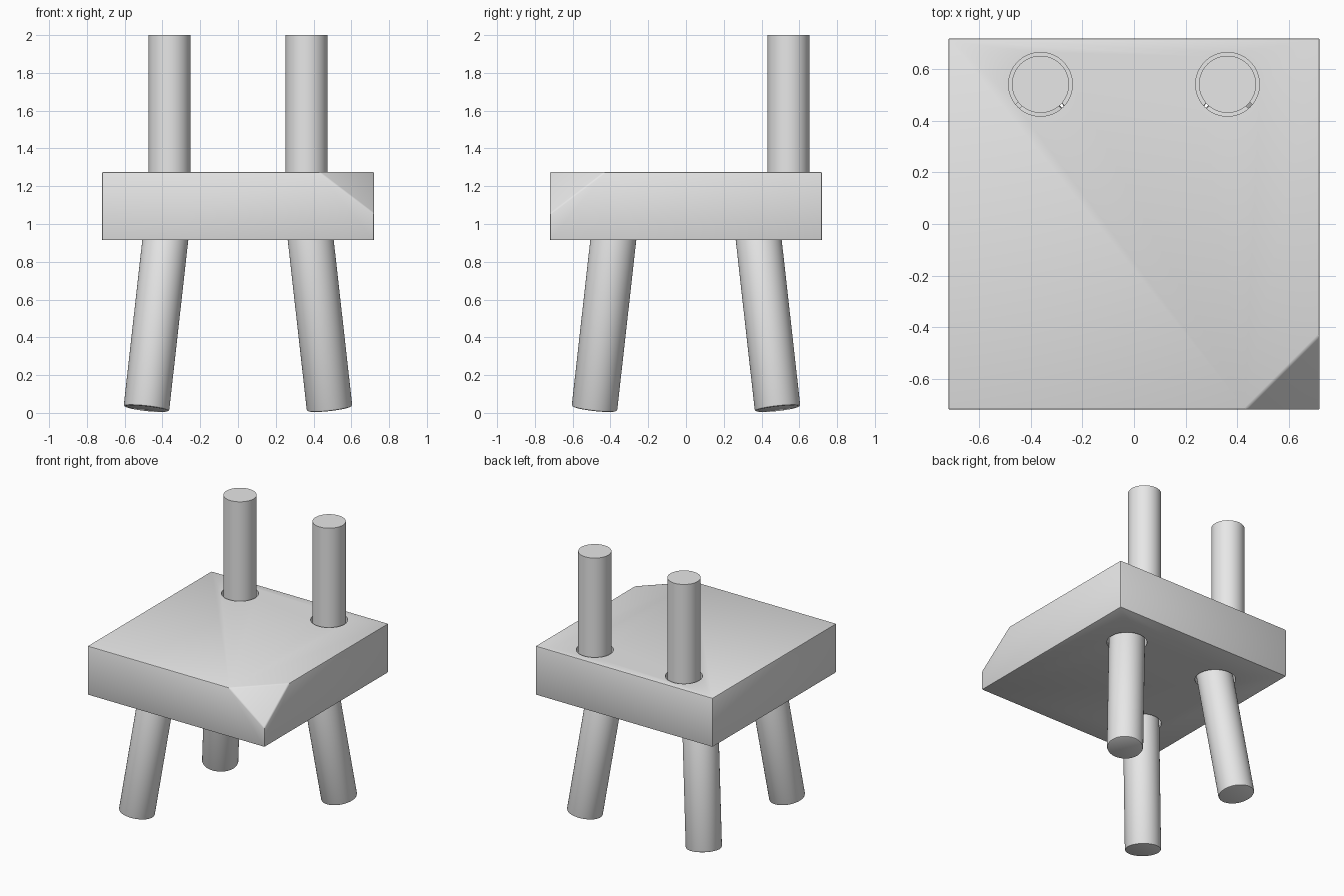
import bpy, bmesh
from mathutils import Vector

cube = bpy.data.objects.get("Cube")
if cube:
    bpy.data.objects.remove(cube, do_unlink=True)

grey = bpy.data.materials.new("plain grey")
grey.use_nodes = True
grey.diffuse_color = (0.8, 0.8, 0.8, 1)
grey.node_tree.nodes["Principled BSDF"].inputs["Base Color"].default_value = (0.8, 0.8, 0.8, 1)

HALF, SEAT_LOW, SEAT_TOP = 0.721, 0.914, 1.275
POST_X, POST_Y = 0.363, 0.542
SPLAY = 0.112          # sideways lean of a leg per unit of height
HOLE_DEPTH = 0.19


def finish(obj, bevel):
    """Apply a fine edge rounding and smooth shading with sharp edges."""
    bpy.ops.object.select_all(action='DESELECT')
    obj.select_set(True)
    bpy.context.view_layer.objects.active = obj
    if bevel:
        mod = obj.modifiers.new("edge rounding", 'BEVEL')
        mod.width, mod.segments, mod.limit_method = bevel, 2, 'ANGLE'
        bpy.ops.object.modifier_apply(modifier=mod.name)
    bpy.ops.object.shade_smooth_by_angle()


def rod(name, start, end, radius, bevel=0.0):
    """Cylinder running from start to end."""
    start, end = Vector(start), Vector(end)
    axis = end - start
    bpy.ops.mesh.primitive_cylinder_add(vertices=48, radius=radius, depth=axis.length,
                                        location=(start + end) / 2)
    obj = bpy.context.object
    obj.name = name
    obj.rotation_euler = axis.to_track_quat('Z', 'Y').to_euler()
    obj.data.materials.append(grey)
    finish(obj, bevel)
    return obj


def leg_point(sx, sy, z):
    """Point on the axis of the leg in the given corner."""
    d = 0.485 - SPLAY * (z - 0.022)
    return (sx * d, sy * d, z)


# Seat block with one front corner cut off
bm = bmesh.new()
bmesh.ops.create_cube(bm, size=1)
for v in bm.verts:
    v.co.x *= 2 * HALF
    v.co.y *= 2 * HALF
    v.co.z = SEAT_TOP if v.co.z > 0 else SEAT_LOW
a = Vector((0.432, -HALF, SEAT_TOP))
b = Vector((HALF, -0.432, SEAT_TOP))
c = Vector((HALF, -HALF, 1.055))
normal = (b - a).cross(c - a)
if normal.z < 0:
    normal.negate()
cut = bmesh.ops.bisect_plane(bm, geom=bm.verts[:] + bm.edges[:] + bm.faces[:],
                             plane_co=a, plane_no=normal, clear_outer=True)
bmesh.ops.edgeloop_fill(bm, edges=[e for e in cut["geom_cut"]
                                   if isinstance(e, bmesh.types.BMEdge)])
bmesh.ops.recalc_face_normals(bm, faces=bm.faces[:])
mesh = bpy.data.meshes.new("seat")
bm.to_mesh(mesh)
bm.free()
seat = bpy.data.objects.new("seat", mesh)
bpy.context.collection.objects.link(seat)
mesh.materials.append(grey)
finish(seat, 0.008)

# Sockets: two in the top for the posts, three underneath for the legs
corners = {"front_right": (-1, -1), "back_right": (-1, 1), "back_left": (1, 1)}
cutters = [rod("post_socket_cutter", (sx * POST_X, POST_Y, SEAT_TOP - HOLE_DEPTH),
               (sx * POST_X, POST_Y, SEAT_TOP + 0.1), 0.124) for sx in (-1, 1)]
cutters += [rod("leg_socket_cutter", leg_point(*s, SEAT_LOW - 0.1),
                leg_point(*s, SEAT_LOW + HOLE_DEPTH), 0.134) for s in corners.values()]
bpy.context.view_layer.objects.active = seat
for cutter in cutters:
    cutter.hide_render = True
    mod = seat.modifiers.new("socket", 'BOOLEAN')
    mod.operation, mod.solver, mod.object = 'DIFFERENCE', 'EXACT', cutter
    bpy.ops.object.modifier_apply(modifier=mod.name)
for cutter in cutters:
    bpy.data.objects.remove(cutter, do_unlink=True)
finish(seat, 0)

# Upright back posts
for side, sx in (("right", -1), ("left", 1)):
    rod(side + "_back_post", (sx * POST_X, POST_Y, SEAT_TOP - HOLE_DEPTH),
        (sx * POST_X, POST_Y, 2.0), 0.111)

# Three splayed legs
for corner, s in corners.items():
    rod(corner + "_leg", leg_point(*s, 0.022), leg_point(*s, SEAT_LOW + HOLE_DEPTH), 0.121, 0.01)
